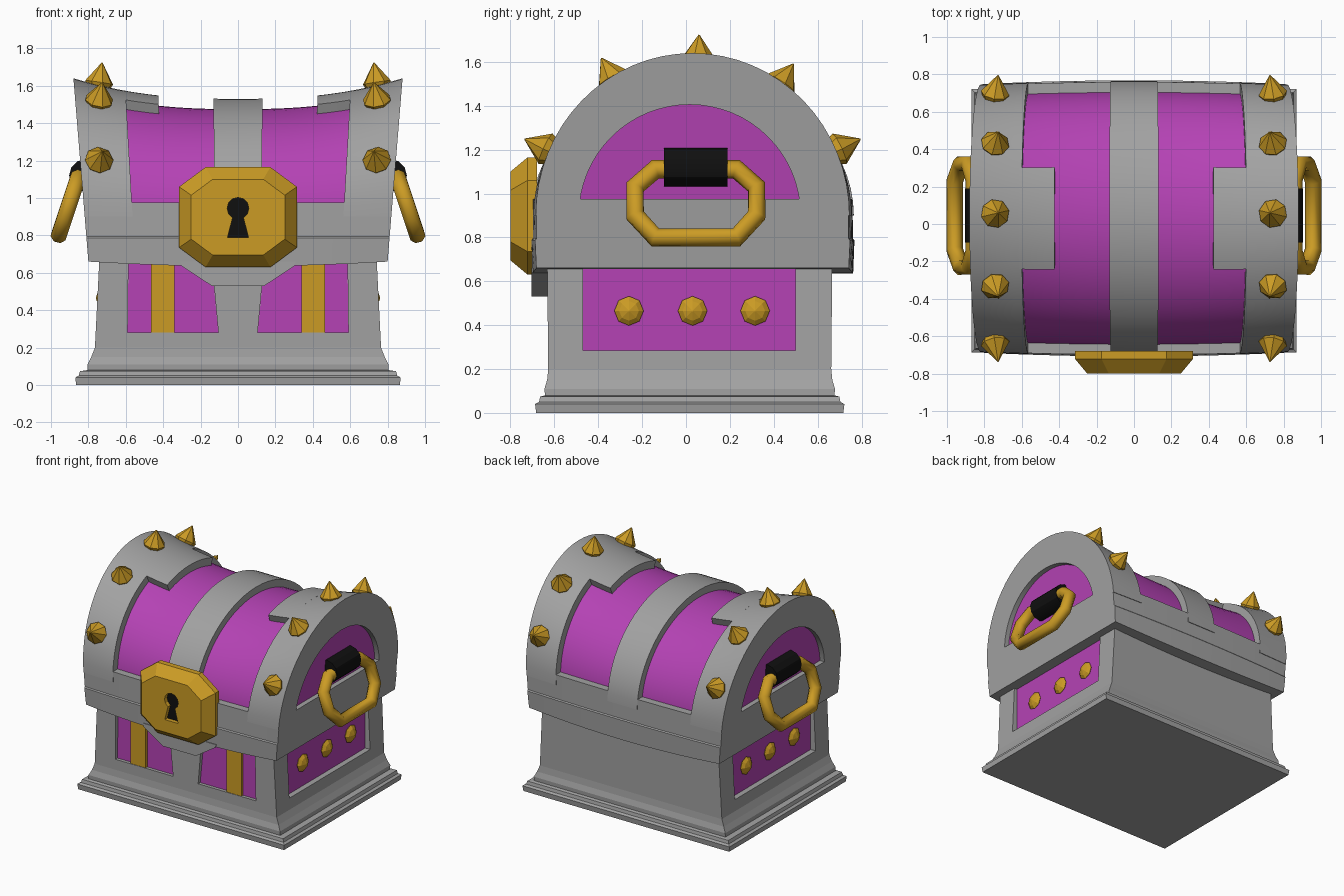
import bpy, bmesh, math
from mathutils import Vector

if "Cube" in bpy.data.objects:
    bpy.data.objects.remove(bpy.data.objects["Cube"])


def material(name, rgb):
    m = bpy.data.materials.new(name)
    m.diffuse_color = (*rgb, 1)
    m.use_nodes = True
    m.node_tree.nodes["Principled BSDF"].inputs["Base Color"].default_value = m.diffuse_color
    return m


GREY = material("grey_metal", (0.36, 0.36, 0.36))
PURPLE = material("purple_panel", (0.46, 0.055, 0.46))
GOLD = material("gold", (0.60, 0.33, 0.018))
BLACK = material("black", (0.005, 0.005, 0.005))


def loft(name, rings, mat, smooth=False):
    """Closed solid skinned through equal-length rings of points."""
    bm = bmesh.new()
    vs = [[bm.verts.new(p) for p in r] for r in rings]
    n = len(vs[0])
    for a, b in zip(vs, vs[1:]):
        for i in range(n):
            j = (i + 1) % n
            bm.faces.new((a[i], a[j], b[j], b[i]))
    bm.faces.new(vs[0])
    bm.faces.new(vs[-1])
    bmesh.ops.recalc_face_normals(bm, faces=bm.faces)
    me = bpy.data.meshes.new(name)
    bm.to_mesh(me)
    bm.free()
    me.materials.append(mat)
    ob = bpy.data.objects.new(name, me)
    bpy.context.collection.objects.link(ob)
    if smooth:
        bpy.ops.object.select_all(action='DESELECT')
        ob.select_set(True)
        bpy.context.view_layer.objects.active = ob
        bpy.ops.object.shade_smooth_by_angle(angle=math.radians(30))
    return ob


def prism_y(name, pts, y0, y1, mat):
    return loft(name, [[(x, y, z) for x, z in pts] for y in (y0, y1)], mat)


def box(name, x0, x1, y0, y1, z0, z1, mat):
    return prism_y(name, [(x0, z0), (x1, z0), (x1, z1), (x0, z1)], y0, y1, mat)


def cut(ob, cutter):
    cutter.hide_render = True
    cutter.hide_set(True)
    m = ob.modifiers.new("cut", 'BOOLEAN')
    m.operation, m.solver, m.object = 'DIFFERENCE', 'EXACT', cutter


def spike(name, pos, direction, rings):
    """Eight-sided stud: rings are (radius, height) pairs."""
    q = Vector(direction).to_track_quat('Z', 'Y')
    loft(name, [[Vector(pos) + q @ Vector((r * math.cos(k * math.pi / 4), r * math.sin(k * math.pi / 4), h))
                 for k in range(8)] for r, h in rings], GOLD)


# Body with stepped plinth
BY = 0.017
prof = [(.865, .70, 0), (.87, .705, .04), (.852, .687, .05), (.845, .682, .074), (.805, .66, .08),
        (.805, .662, .11), (.785, .65, .15), (.765, .645, .20), (.74, .65, .70)]
body = loft("body", [[(-a, BY - b, z), (a, BY - b, z), (a, BY + b, z), (-a, BY + b, z)]
                     for a, b, z in prof], GREY)

for s, side in ((-1, "left"), (1, "right")):
    # Front recess, panel and strap
    pts = [(s * .105, .28), (s * .59, .28), (s * .585, .72), (s * .145, .72)]
    cut(body, prism_y("front_cutter_" + side, pts, -.8, -.60, GREY))
    prism_y("front_panel_" + side, [(x, min(z, .69)) for x, z in pts], -.604, -.59, PURPLE)
    xs = sorted((s * .34, s * .465))
    box("front_strap_" + side, *xs, -.625, -.59, .28, .66, GOLD)
    # Side recess, panel and studs
    cut(body, box("side_cutter_" + side, *sorted((s * .715, s * .9)), -.47, .50, .285, .72, GREY))
    box("side_panel_" + side, *sorted((s * .70, s * .719)), -.472, .502, .28, .69, PURPLE)
    for i, y in enumerate((-.26, .03, .315)):
        spike(f"side_stud_{side}_{i}", (s * .715, y, .465), (s, 0, 0),
              [(.05, -.005), (.067, .012), (.045, .03), (.003, .045)])

# Lid: saddle-shaped arch whose ends flare outwards
CY, CZ = .03, .90


def flare(z):
    return (.80 + .08 * (z - .66) / .98) / .88


def radii(x):
    q = abs(x / .88)
    return .735 - .02 * q * q, .63 + .11 * q ** 2.5


def arc(x, off, a0, a1, n=32, fixed=None):
    ry, rz = (fixed, fixed) if fixed else radii(x)
    out = []
    for i in range(n + 1):
        a = math.radians(a0 + (a1 - a0) * i / n)
        z = CZ + (rz + off) * math.sin(a)
        out.append((x * flare(z), CY + (ry + off) * math.cos(a) - (.013 if fixed else 0), z))
    return out


def span(x0, x1, n):
    return [x0 + (x1 - x0) * i / n for i in range(n + 1)]


def arch(name, x0, x1, mat, outer=0, inner=-.09, a0=0, a1=180, n=6, fixed=None):
    loft(name, [arc(x, outer, a0, a1) + arc(x, inner, a0, a1, fixed=fixed)[::-1]
                for x in span(x0, x1, n)], mat, True)


# Purple core under the grey bands
loft("lid_panels", [arc(x, -.055, 0, 180) for x in span(-.84, .84, 24)], PURPLE, True)
arch("lid_centre_band", -.133, .133, GREY)

# Lower lid rim, bulging towards the middle
rim = []
for x in span(-.88, .88, 20):
    ry, rz = radii(x)
    zb = .66 - .025 * (1 - (x / .88) ** 2)
    top = ry * math.cos(math.asin(.08 / rz))
    half = [(ry - .003, zb), (ry + .003, .787), (ry - .004, .795), (top, .975)]
    rim.append([(x * flare(z), CY - w, z) for w, z in half] +
               [(x * flare(z), CY + w, z) for w, z in half[::-1]])
loft("lid_rim", rim, GREY, True)
prism_y("lid_front_tab", [(-.31, .66), (-.30, .635), (-.14, .53), (.14, .53), (.30, .635), (.31, .66)],
        -.705, -.60, GREY)

for s, side in ((-1, "left"), (1, "right")):
    # End hoop and the tab on its crown
    arch("lid_end_" + side, s * .605, s * .88, GREY, inner=0, fixed=.505)
    arch("lid_tab_" + side, s * .43, s * .62, GREY, a0=68, a1=112)
    # Spikes round the hoop
    for i, deg in enumerate((25, 57, 88, 119.5, 155)):
        a = math.radians(deg)
        ry, rz = radii(.735)
        d = (-s * .15, math.cos(a), math.sin(a))
        spike(f"lid_spike_{side}_{i}", (s * .745, CY + ry * d[1], CZ + rz * d[2]), d,
              [(.05, -.04), (.077, .018), (.003, .125)])
    # Handle pivot
    loft("handle_pivot_" + side,
         [[(s * .815 + .088 * math.cos(k * math.pi / 6), y, 1.12 + .088 * math.sin(k * math.pi / 6))
           for k in range(12)] for y in (-.10, .19)], BLACK, True)
    # Hanging handle ring
    cu = bpy.data.curves.new("handle_" + side, 'CURVE')
    cu.dimensions = '3D'
    cu.bevel_depth, cu.bevel_resolution = .045, 2
    sp = cu.splines.new('POLY')
    pts = [(.185, 1.11), (.277, 1.03), (.277, .90), (.185, .80)]
    pts += [(-y, z) for y, z in pts[::-1]]
    sp.points.add(len(pts) - 1)
    for p, (y, z) in zip(sp.points, pts):
        p.co = (s * (.855 + .103 * (1.11 - z) / .31), .045 + y, z, 1)
    sp.use_cyclic_u = True
    cu.materials.append(GOLD)
    bpy.context.collection.objects.link(bpy.data.objects.new("handle_" + side, cu))


# Lock plate with bevelled edge and keyhole
def octagon(w, z0, z1, c, y):
    return [(-w, y, z0 + c), (-w + c * 1.35, y, z0), (w - c * 1.35, y, z0), (w, y, z0 + c),
            (w, y, z1 - c), (w - c * 1.35, y, z1), (-w + c * 1.35, y, z1), (-w, y, z1 - c)]


lock = loft("lock_plate", [octagon(.315, .63, 1.165, .105, -.68), octagon(.315, .63, 1.165, .105, -.722),
                           octagon(.25, .695, 1.10, .085, -.80)], GOLD)
hole = [(.058 * math.cos(math.radians(a)), .945 + .058 * math.sin(math.radians(a)))
        for a in range(-60, 241, 30)] + [(-.056, .79), (.056, .79)]
cut(lock, prism_y("keyhole_cutter", hole, -.85, -.765, GOLD))
prism_y("keyhole", hole, -.769, -.761, BLACK)
